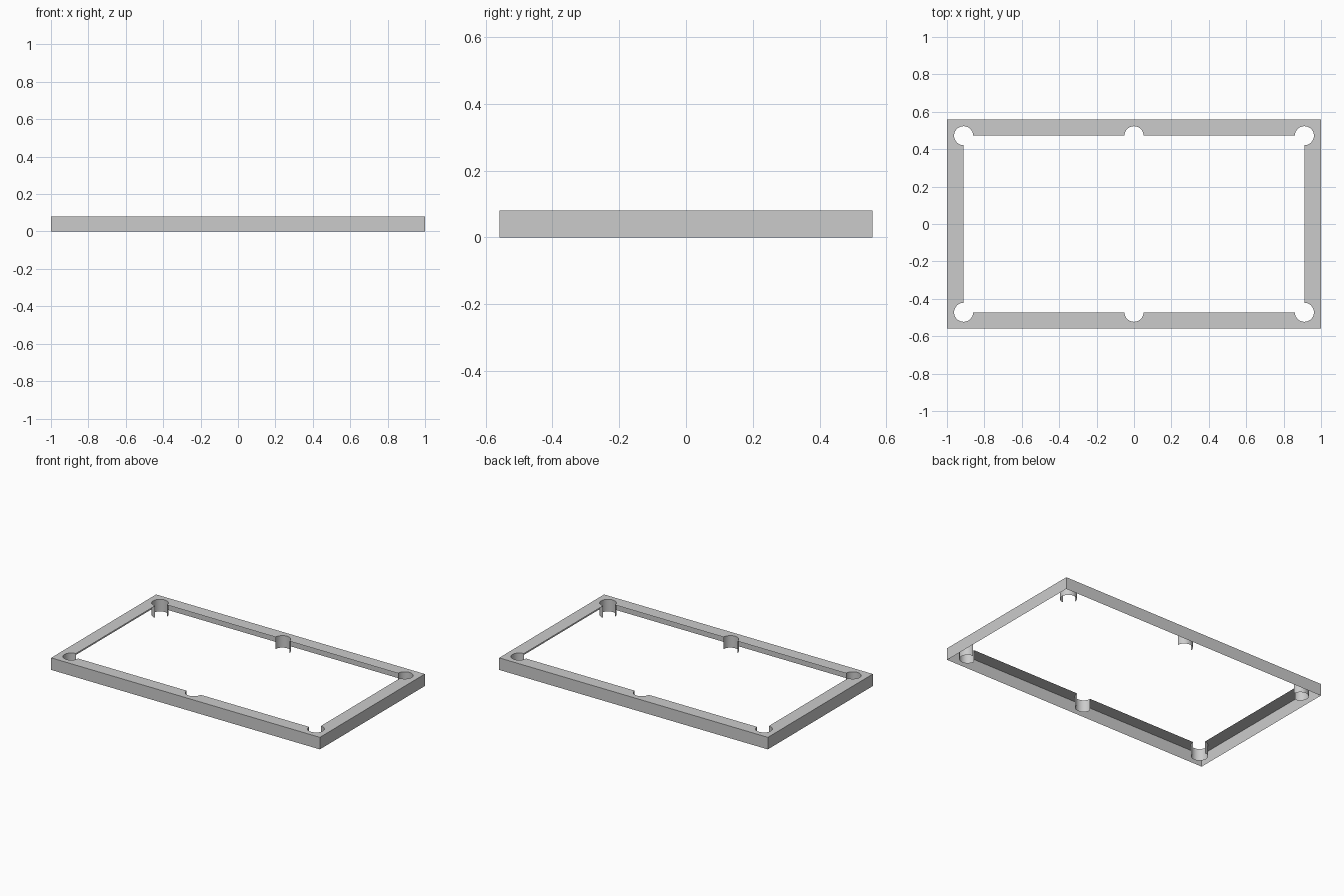
import bpy, bmesh
from math import radians, cos, sin

if "Cube" in bpy.data.objects:
    bpy.data.objects.remove(bpy.data.objects["Cube"])

OX, OY = 1.0, 0.558      # outer half sizes
IX, IY = 0.911, 0.472    # inner half sizes, also pocket centres
H, R = 0.081, 0.051      # height, pocket radius

# pocket name, centre, start and end angle (counter-clockwise round the opening)
POCKETS = [
    ("back_right", IX, IY, -90, 180), ("back_middle", 0, IY, 0, 180),
    ("back_left", -IX, IY, 0, 270), ("front_left", -IX, -IY, 90, 360),
    ("front_middle", 0, -IY, 180, 360), ("front_right", IX, -IY, 180, 450),
]


def arc(cx, cy, a0, a1):
    n = round((a1 - a0) / 11.25)
    angles = [radians(a0 + (a1 - a0) * i / n) for i in range(n + 1)]
    return [(cx + R * cos(a), cy + R * sin(a)) for a in angles]


def finish(name, bm, smooth=False):
    mesh = bpy.data.meshes.new(name)
    bm.to_mesh(mesh)
    bm.free()
    for p in mesh.polygons:
        p.use_smooth = smooth
    obj = bpy.data.objects.new(name, mesh)
    bpy.context.collection.objects.link(obj)
    return obj


def wall(name, pts, closed=False, smooth=False):
    """Thin upright wall along a path, from the floor to the top."""
    bm = bmesh.new()
    low = [bm.verts.new((x, y, 0)) for x, y in pts]
    high = [bm.verts.new((x, y, H)) for x, y in pts]
    n = len(pts)
    for i in range(n if closed else n - 1):
        j = (i + 1) % n
        bm.faces.new((low[i], low[j], high[j], high[i]))
    if not closed:
        bmesh.ops.reverse_faces(bm, faces=bm.faces[:])  # face the pocket centre
    return finish(name, bm, smooth)


outer = [(-OX, -OY), (OX, -OY), (OX, OY), (-OX, OY)]
arcs = {name: arc(*p) for name, *p in POCKETS}
opening = [pt for pts in arcs.values() for pt in pts]

# flat rail top with the pocketed opening
bm = bmesh.new()
for loop in (outer, opening):
    vs = [bm.verts.new((x, y, H)) for x, y in loop]
    for i in range(len(vs)):
        bm.edges.new((vs[i - 1], vs[i]))
bmesh.ops.triangle_fill(bm, use_beauty=True, use_dissolve=False,
                        edges=bm.edges[:], normal=(0, 0, 1))
bm.normal_update()
bmesh.ops.reverse_faces(bm, faces=[f for f in bm.faces if f.normal.z < 0])
finish("rail_top", bm)

# outer side walls, open underneath
wall("outer_walls", outer, closed=True)

# curved pocket liners
for name, pts in arcs.items():
    wall("pocket_" + name, pts, smooth=True)
